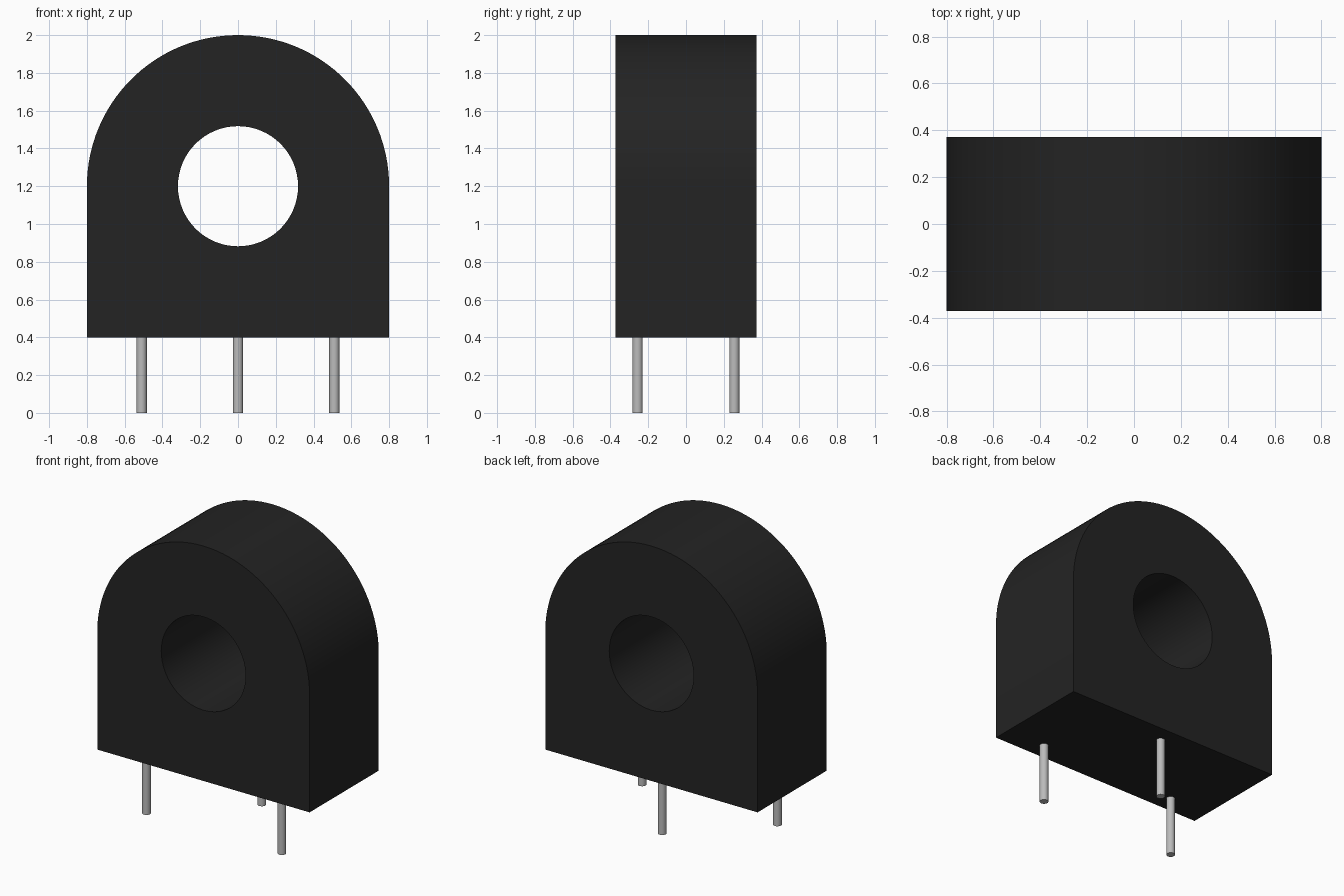
import bpy, bmesh, math
from mathutils import Matrix

if "Cube" in bpy.data.objects:
    bpy.data.objects.remove(bpy.data.objects["Cube"], do_unlink=True)

HALF_W, HALF_D = 0.8, 0.372      # housing half width and half depth
BASE_Z, HOLE_Z = 0.4, 1.2        # underside and bore centre heights
HOLE_R, PIN_R = 0.318, 0.027


def material(name, value, metallic=0.0):
    mat = bpy.data.materials.new(name)
    mat.use_nodes = True
    color = (value, value, value, 1)
    mat.diffuse_color = color
    mat.node_tree.nodes["Principled BSDF"].inputs["Base Color"].default_value = color
    return mat


def add_object(name, bm, mat):
    bmesh.ops.recalc_face_normals(bm, faces=bm.faces)
    mesh = bpy.data.meshes.new(name)
    bm.to_mesh(mesh)
    bm.free()
    mesh.materials.append(mat)
    obj = bpy.data.objects.new(name, mesh)
    bpy.context.collection.objects.link(obj)
    bpy.ops.object.select_all(action="DESELECT")
    obj.select_set(True)
    bpy.context.view_layer.objects.active = obj
    bpy.ops.object.shade_smooth_by_angle(angle=math.radians(30))
    return obj


black = material("black plastic", 0.017)
silver = material("tinned metal", 0.5)

# Housing: arched outline and round bore, filled and extruded through the depth
ARC = 64
arch = [(HALF_W * math.cos(math.pi * i / ARC), HOLE_Z + HALF_W * math.sin(math.pi * i / ARC))
        for i in range(ARC + 1)]
outline = arch + [(-HALF_W, BASE_Z), (HALF_W, BASE_Z)]
bore = [(HOLE_R * math.cos(math.tau * i / ARC), HOLE_Z + HOLE_R * math.sin(math.tau * i / ARC))
        for i in range(ARC)]
bm = bmesh.new()
edges = []
for loop in (outline, bore):
    verts = [bm.verts.new((x, -HALF_D, z)) for x, z in loop]
    edges += [bm.edges.new((verts[i - 1], verts[i])) for i in range(len(verts))]
bmesh.ops.triangle_fill(bm, edges=edges, use_beauty=True)
result = bmesh.ops.extrude_face_region(bm, geom=bm.faces[:], use_keep_orig=True)
moved = [v for v in result["geom"] if isinstance(v, bmesh.types.BMVert)]
bmesh.ops.translate(bm, verts=moved, vec=(0, 2 * HALF_D, 0))
add_object("housing", bm, black)

# Pins: a pair along the front and a single one at the back
PIN_TOP = BASE_Z + 0.005
for name, x, y in (("front_left_pin", 0.51, -0.256),
                   ("front_right_pin", -0.51, -0.256),
                   ("back_pin", 0, 0.256)):
    bm = bmesh.new()
    bmesh.ops.create_cone(bm, cap_ends=True, segments=24, radius1=PIN_R, radius2=PIN_R,
                          depth=PIN_TOP, matrix=Matrix.Translation((x, y, PIN_TOP / 2)))
    add_object(name, bm, silver)
